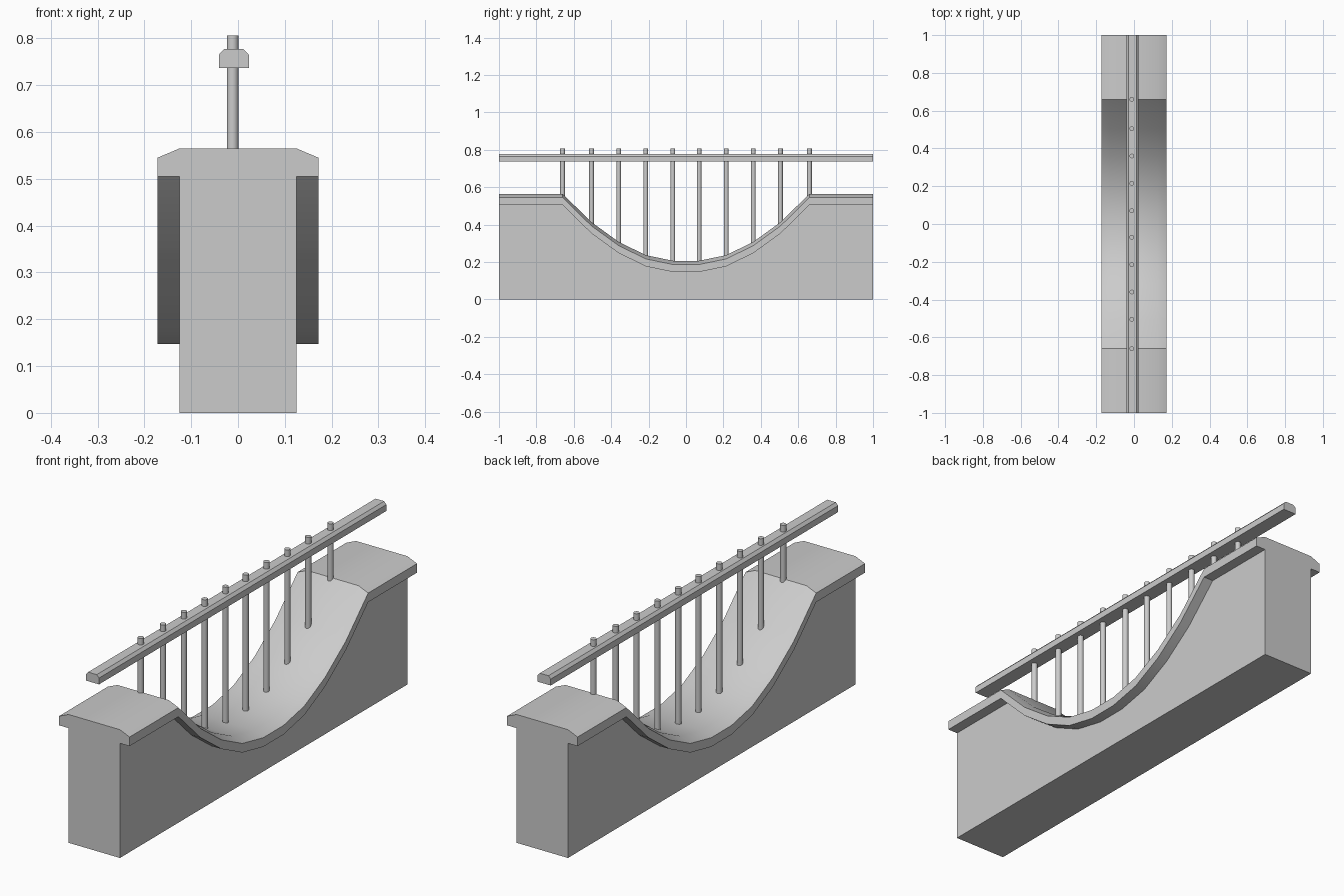
import bpy, bmesh, math

cube = bpy.data.objects.get("Cube")
if cube:
    bpy.data.objects.remove(cube, do_unlink=True)

stone = bpy.data.materials.new("plain_grey")
stone.use_nodes = True
GREY = (0.6, 0.6, 0.6, 1)
stone.diffuse_color = GREY
stone.node_tree.nodes["Principled BSDF"].inputs["Base Color"].default_value = GREY


def finish(name, bm):
    bmesh.ops.recalc_face_normals(bm, faces=bm.faces)
    mesh = bpy.data.meshes.new(name)
    bm.to_mesh(mesh)
    bm.free()
    mesh.materials.append(stone)
    obj = bpy.data.objects.new(name, mesh)
    bpy.context.collection.objects.link(obj)
    bpy.ops.object.select_all(action='DESELECT')
    obj.select_set(True)
    bpy.context.view_layer.objects.active = obj
    bpy.ops.object.shade_smooth_by_angle(angle=math.radians(40))
    return obj


def loft(name, rings):
    """Skin a row of matching closed cross-sections and cap both ends."""
    bm = bmesh.new()
    loops = [[bm.verts.new(p) for p in ring] for ring in rings]
    for a, b in zip(loops, loops[1:]):
        for i in range(len(a)):
            j = (i + 1) % len(a)
            bm.faces.new((a[i], a[j], b[j], b[i]))
    bm.faces.new(loops[0])
    bm.faces.new(loops[-1])
    return finish(name, bm)


# Height of the walkway along the wall, mirrored front to back
half = [(0.07, 0.207), (0.215, 0.237), (0.36, 0.308), (0.505, 0.413),
        (0.66, 0.565), (1.0, 0.565)]
stations = [(-y, z) for y, z in reversed(half)] + half


def wall_ring(y, top):
    side = [(0.125, 0), (0.125, top - 0.06), (0.172, top - 0.06),
            (0.172, top - 0.02), (0.125, top)]
    section = side + [(-x, z) for x, z in reversed(side)]
    return [(x, y, z) for x, z in section]


# Wall with overhanging chamfered coping
loft("wall_with_coping", [wall_ring(y, z) for y, z in stations])

# Handrail with chamfered top corners
rail = [(0.032, 0.737), (0.032, 0.765), (0.021, 0.777)]
rail += [(-x, z) for x, z in reversed(rail)]
loft("handrail", [[(x - 0.009, y, z) for x, z in rail] for y in (-1, 1)])

# Balusters standing on the walkway and poking through the rail
TOP = 0.806
for n, (y, z) in enumerate(stations[1:-1], 1):
    bottom = z - 0.02
    bm = bmesh.new()
    bmesh.ops.create_cone(bm, cap_ends=True, segments=16, radius1=0.0125,
                          radius2=0.0125, depth=TOP - bottom)
    bmesh.ops.translate(bm, verts=bm.verts, vec=(-0.0115, y, (TOP + bottom) / 2))
    finish(f"baluster_{n}", bm)
